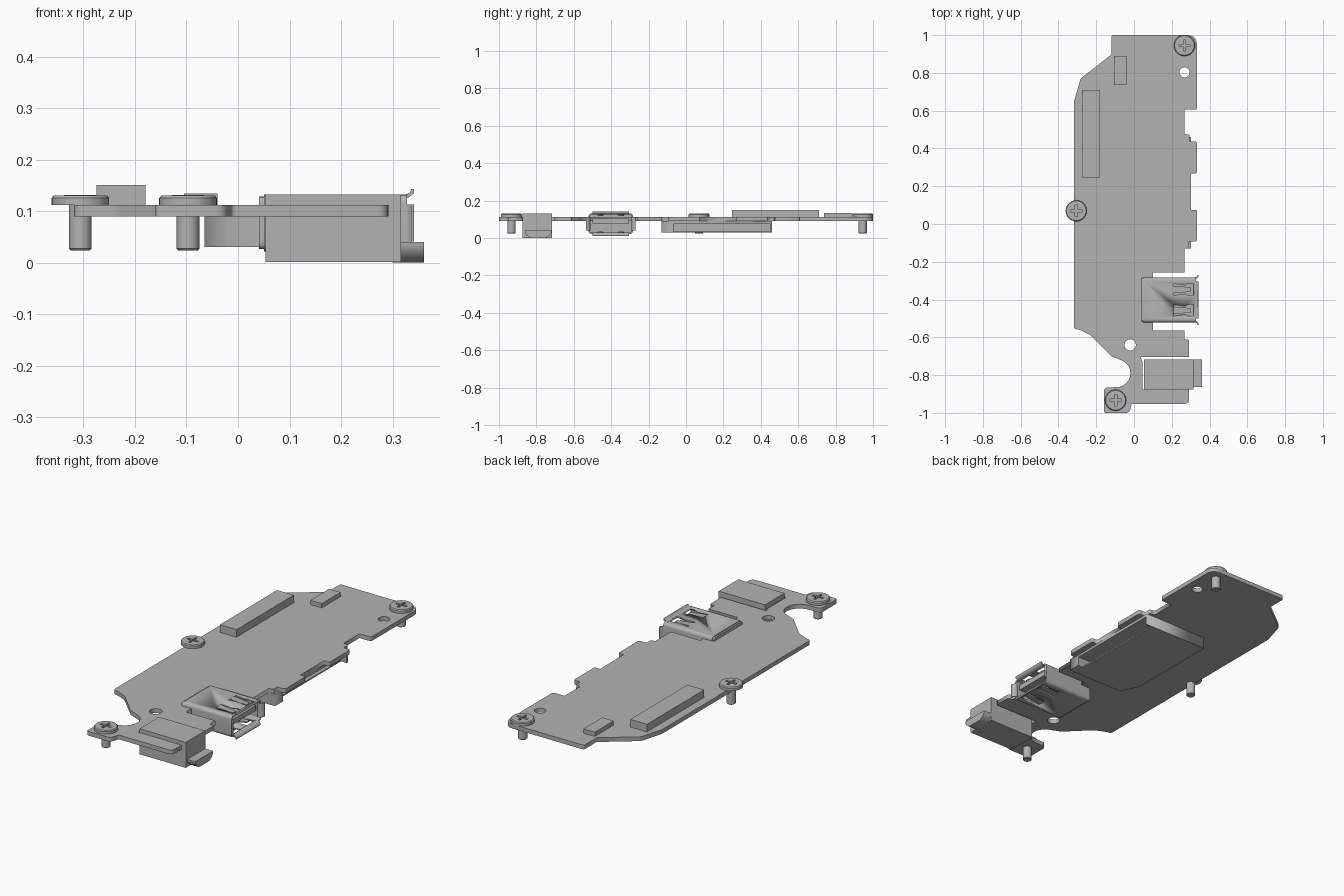
import bpy, bmesh, math
from mathutils import Matrix, Vector

if "Cube" in bpy.data.objects:
    bpy.data.objects.remove(bpy.data.objects["Cube"])

grey = bpy.data.materials.new("light_grey")
grey.diffuse_color = (0.45, 0.45, 0.45, 1)
grey.use_nodes = True
grey.node_tree.nodes["Principled BSDF"].inputs["Base Color"].default_value = grey.diffuse_color


def make(name, bm, smooth=False):
    bmesh.ops.remove_doubles(bm, verts=bm.verts, dist=1e-5)
    bmesh.ops.recalc_face_normals(bm, faces=bm.faces)
    me = bpy.data.meshes.new(name)
    bm.to_mesh(me)
    bm.free()
    me.materials.append(grey)
    ob = bpy.data.objects.new(name, me)
    bpy.context.collection.objects.link(ob)
    if smooth:
        bpy.ops.object.select_all(action='DESELECT')
        ob.select_set(True)
        bpy.context.view_layer.objects.active = ob
        bpy.ops.object.shade_smooth_by_angle(angle=math.radians(35))
    return ob


def box(name, x0, x1, y0, y1, z0, z1):
    bm = bmesh.new()
    bmesh.ops.create_cube(bm, size=1)
    for v in bm.verts:
        v.co = Vector(((x0 + x1) / 2 + v.co.x * (x1 - x0),
                       (y0 + y1) / 2 + v.co.y * (y1 - y0),
                       (z0 + z1) / 2 + v.co.z * (z1 - z0)))
    return make(name, bm)


def rounded(pts, n=5):
    """Outline from (x, y, corner radius) points."""
    out = []
    for i, (x, y, r) in enumerate(pts):
        p = Vector((x, y))
        if r == 0:
            out.append((x, y))
            continue
        a = Vector(pts[i - 1][:2]) - p
        b = Vector(pts[(i + 1) % len(pts)][:2]) - p
        d = min(r / math.tan(a.angle(b) / 2), a.length * .49, b.length * .49)
        s, e = p + a.normalized() * d, p + b.normalized() * d
        for k in range(n + 1):
            t = k / n
            out.append(tuple(s * (1 - t) ** 2 + p * 2 * t * (1 - t) + e * t * t))
    return out


def circle(x, y, r, n=24):
    return [(x + r * math.cos(k * math.tau / n), y + r * math.sin(k * math.tau / n)) for k in range(n)]


def prism(name, loops, lo, hi, place=lambda u, v, w: (u, v, w), smooth=False):
    """Extrude a filled outline (later loops are holes) from w=lo to w=hi."""
    cu = bpy.data.curves.new(name, 'CURVE')
    cu.dimensions, cu.fill_mode, cu.extrude = '2D', 'BOTH', (hi - lo) / 2
    for loop in loops:
        sp = cu.splines.new('POLY')
        sp.points.add(len(loop) - 1)
        for p, (u, v) in zip(sp.points, loop):
            p.co = (u, v, 0, 1)
        sp.use_cyclic_u = True
    tmp = bpy.data.objects.new("helper", cu)
    bpy.context.collection.objects.link(tmp)
    me = bpy.data.meshes.new_from_object(tmp.evaluated_get(bpy.context.evaluated_depsgraph_get()))
    bm = bmesh.new()
    bm.from_mesh(me)
    bpy.data.objects.remove(tmp)
    bpy.data.meshes.remove(me)
    for v in bm.verts:
        v.co = place(v.co.x, v.co.y, v.co.z + (lo + hi) / 2)
    return make(name, bm, smooth)


def cut(ob, cutters):
    for c in cutters:
        m = ob.modifiers.new("cut", 'BOOLEAN')
        m.operation, m.solver, m.object = 'DIFFERENCE', 'EXACT', c
    me = bpy.data.meshes.new_from_object(ob.evaluated_get(bpy.context.evaluated_depsgraph_get()))
    ob.modifiers.clear()
    ob.data = me
    for c in cutters:
        bpy.data.objects.remove(c)


def along_x(u, v, w):
    return (w, u, v)


# Circuit board with notched right edge and two holes
outline = [
    (-.12, 1, .012), (.333, 1, .05), (.333, .605, .01), (.267, .605, 0), (.267, .475, .01),
    (.295, .475, .01), (.295, .437, 0), (.333, .437, .01), (.333, .267, .01), (.302, .267, 0),
    (.302, .075, 0), (.333, .075, .01), (.333, -.093, .01), (.29, -.093, 0), (.29, -.13, .01),
    (.267, -.13, 0), (.267, -.258, 0), (.10, -.258, 0), (.10, -.565, 0), (.267, -.565, 0),
    (.267, -.612, 0), (.292, -.612, .01), (.292, -.703, 0), (.035, -.703, 0), (.045, -.73, 0),
    (.045, -.875, 0), (.292, -.875, 0), (.292, -.952, .025), (-.012, -.952, .012),
    (-.025, -1, .025), (-.16, -1, .012), (-.16, -.865, .025)]
bay = [(-.093 + .074 * math.cos(a), -.79 + .074 * math.sin(a))
       for a in [math.radians(-90 + 15 * k) for k in range(12)]]
left = [(-.12, -.70, .03), (-.235, -.585, .05), (-.29, -.56, .03), (-.318, -.555, .02),
        (-.318, .648, .03), (-.283, .77, .03), (-.12, .897, 0)]
path = outline + [(x, y, 0) for x, y in bay] + left
prism("circuit_board", [rounded(path), circle(.267, .803, .027), circle(-.02, -.64, .03)], .09, .112)

# Chips on the upper face
box("long_chip", -.275, -.18, .245, .71, .11, .151)
box("small_chip", -.105, -.04, .737, .89, .11, .134)

# Screws: turned body with a cross recess
for i, (x, y) in enumerate([(.267, .945), (-.306, .07), (-.097, -.933)]):
    prof = [(0, .024), (.019, .024), (.022, .027), (.022, .112), (.056, .112),
            (.056, .125), (.052, .13), (0, .132)]
    bm = bmesh.new()
    vs = [bm.verts.new((r, 0, z)) for r, z in prof]
    es = [bm.edges.new(e) for e in zip(vs, vs[1:])]
    bmesh.ops.spin(bm, geom=vs + es, axis=(0, 0, 1), cent=(0, 0, 0), angle=math.tau, steps=32)
    bm.transform(Matrix.Translation((x, y, 0)))
    screw = make(f"screw_{i + 1}", bm, True)
    cut(screw, [box("slot_a", x - .03, x + .03, y - .006, y + .006, .119, .15),
                box("slot_b", x - .006, x + .006, y - .03, y + .03, .1195, .15)])

# Card slot under the board, open to the right
slot = prism("card_slot", [[(.302, -.13), (.302, .46), (-.065, .46), (-.065, -.03), (-.02, -.13)]], .03, .091)
cut(slot, [box("slot_opening", .02, .4, -.065, .45, .037, .077),
           box("slot_lip_trim", .27, .4, -.065, .45, 0, .05)])

# Data port shell: a rounded tube along x, with spring windows top and bottom
CY, CZ, HW, HH = -.402, .077, .119, .055


def ring(t):
    w, h, r = HW - t, HH - t, .018 - t
    return rounded([(CY - w, CZ - h, r), (CY + w, CZ - h, r), (CY + w, CZ + h, r), (CY - w, CZ + h, r)])


shell = prism("port_shell", [ring(0), ring(.007)], .05, .328, along_x, True)
windows = []
for s in (-1, 1):
    y = CY + s * .055
    shape = [(.21, y - .03), (.27, y - .022), (.285, y - .03), (.318, y - .03),
             (.318, y + .03), (.285, y + .03), (.27, y + .022), (.21, y + .03)]
    windows.append(prism("window", [shape], -.1, .3))
cut(shell, windows)
prism("port_back", [ring(.004)], .041, .056, along_x)
box("port_tongue", .05, .315, CY - .098, CY + .098, .077, .104)
for s, side in ((-1, "lower"), (1, "upper")):
    # Spring fingers in the windows
    for k in (-1, 1):
        y = CY + k * .055
        prism(f"{side}_spring", [[(.205, y - .02), (.30, y - .012), (.30, y + .012), (.205, y + .02)]],
              -.006, 0, lambda u, v, w: (u, v, CZ + s * (HH + w - (u - .205) * .08)))

# Flared lips around the port mouth
lip = [(.315, -.007), (.329, -.007), (.342, .003), (.342, .011), (.336, .011), (.334, .004), (.325, 0), (.315, 0)]
for s, a, b in ((-1, "bottom_lip", "front_lip"), (1, "top_lip", "rear_lip")):
    prism(a, [lip], -.098, .098, lambda u, v, w: (u, CY + w, CZ + s * (HH + v)))
    prism(b, [lip], -.036, .036, lambda u, v, w: (u, CY + s * (HW + v * 1.3), CZ + w))

# Jack with a tapered half-round nose
box("jack_body", .053, .316, -.875, -.717, .001, .132)
nose = [(-.862, .04), (-.862, .03), (-.852, .014), (-.835, .002), (-.82, 0),
        (-.76, 0), (-.745, .002), (-.728, .014), (-.718, .03), (-.718, .04)]
prism("jack_nose", [nose], .30, .361, along_x, True)
